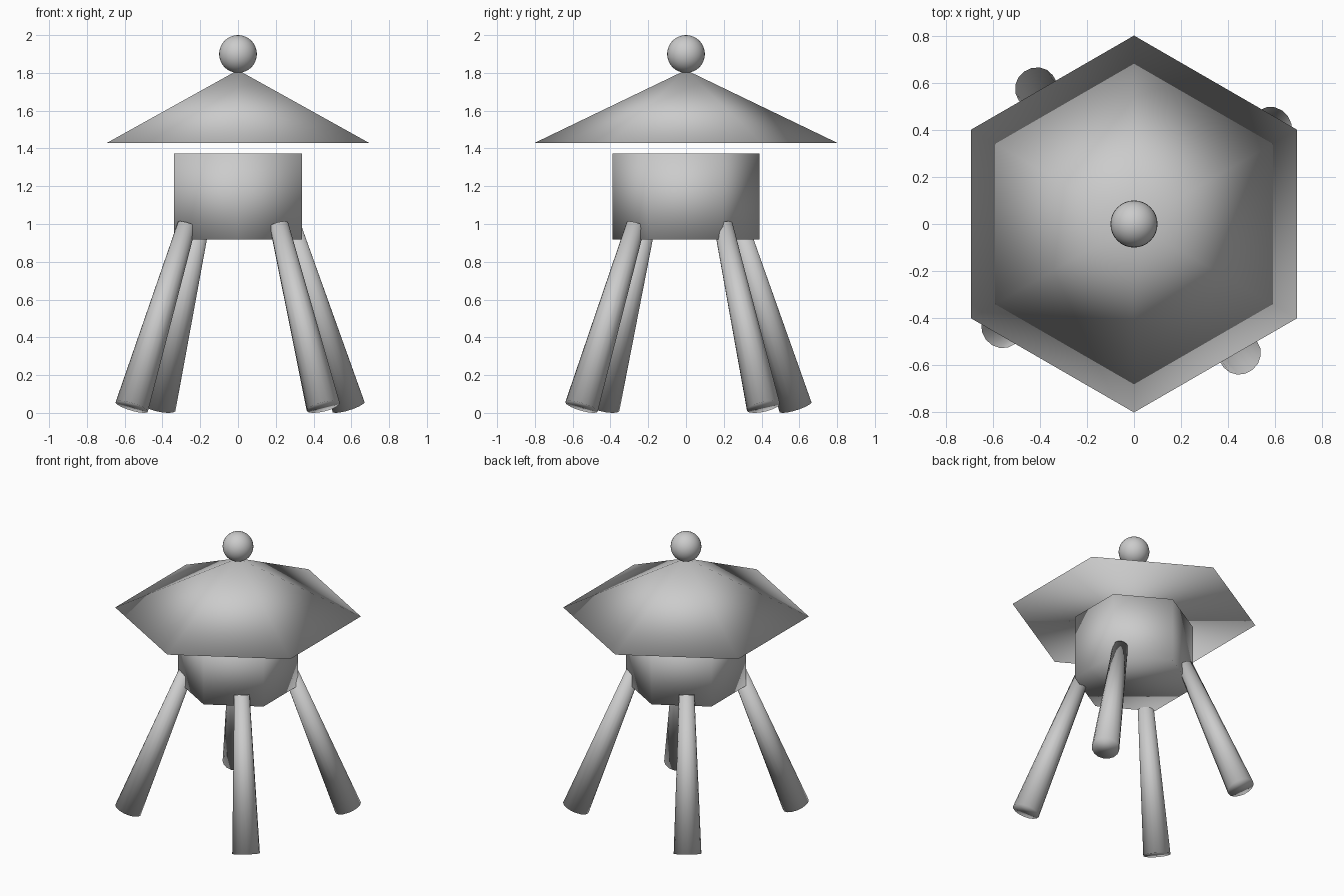
import bpy
from math import radians, cos, sin
from mathutils import Vector

if "Cube" in bpy.data.objects:
    bpy.data.objects.remove(bpy.data.objects["Cube"])


def finish(name):
    ob = bpy.context.object
    ob.name = name
    bpy.ops.object.shade_smooth()
    return ob


def cone(name, sides, r1, r2, start, end):
    """Capped cone or cylinder running from start to end."""
    start, end = Vector(start), Vector(end)
    axis = end - start
    bpy.ops.mesh.primitive_cone_add(vertices=sides, radius1=r1, radius2=r2,
                                    depth=axis.length, location=(start + end) / 2)
    ob = finish(name)
    if abs(axis.x) + abs(axis.y) > 1e-6:
        ob.rotation_euler = axis.to_track_quat('Z', 'Y').to_euler()
    return ob


# Hexagonal body and the wide roof floating just above it
cone("body", 6, 0.39, 0.39, (0, 0, 0.917), (0, 0, 1.373))
cone("roof", 6, 0.80, 0.0, (0, 0, 1.43), (0, 0, 1.815))

# Round finial
bpy.ops.mesh.primitive_uv_sphere_add(segments=32, ring_count=16, radius=0.1,
                                     location=(0, 0, 1.90))
finish("finial")

# Splayed, tapered legs, slightly unevenly spaced
legs = {"back_right_leg": 35.0, "back_left_leg": 125.8,
        "front_left_leg": 218.0, "front_right_leg": 309.2}
for name, angle in legs.items():
    c, s = cos(radians(angle)), sin(radians(angle))
    cone(name, 16, 0.09, 0.05,
         (0.714 * c, 0.714 * s, 0.032), (0.343 * c, 0.343 * s, 0.997))
